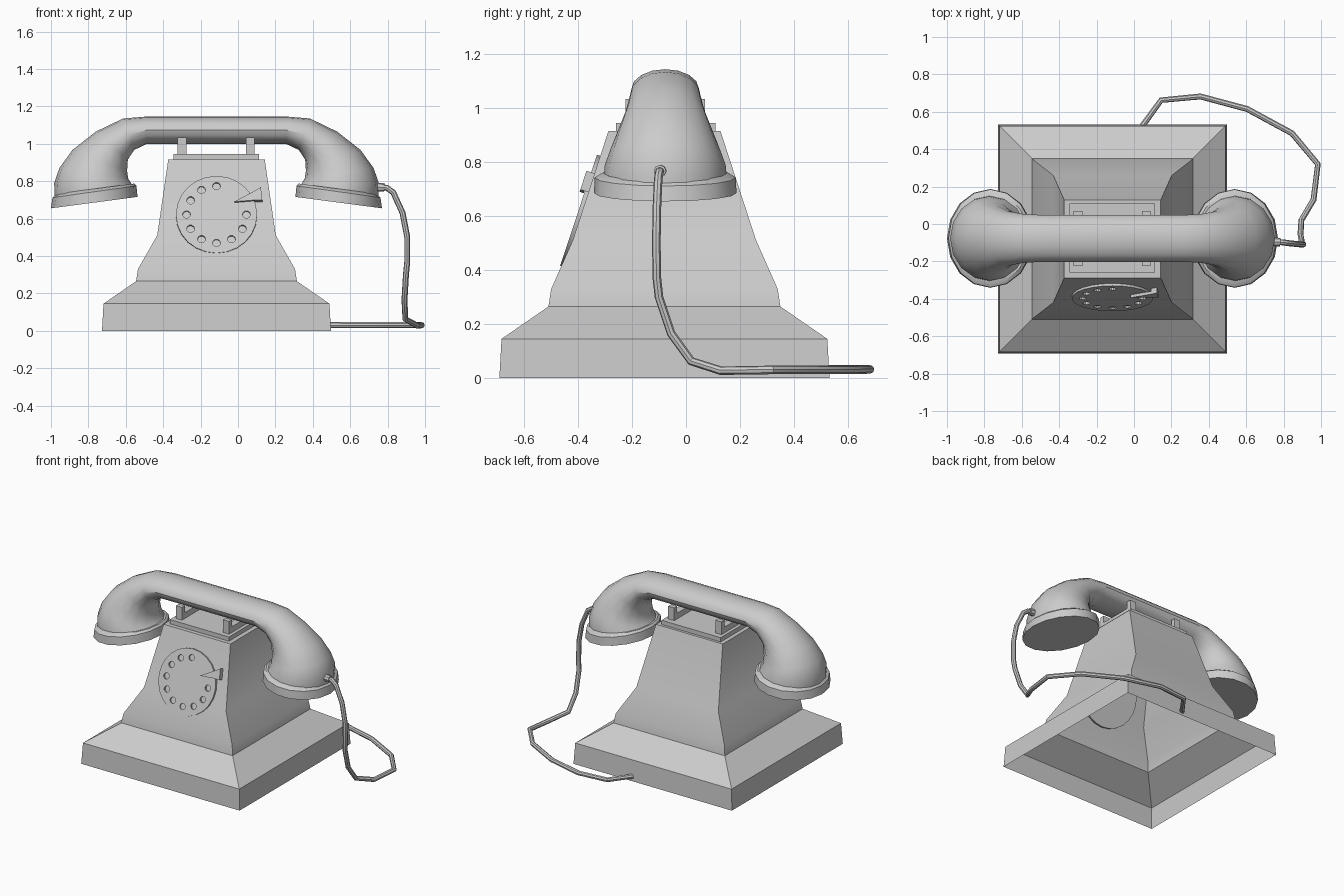
import bpy, bmesh
from math import cos, sin, pi, radians
from mathutils import Vector, Matrix

if "Cube" in bpy.data.objects:
    bpy.data.objects.remove(bpy.data.objects["Cube"])

CX, CY = -0.115, -0.08      # centre of the telephone body


def smooth(ob):
    bpy.ops.object.select_all(action='DESELECT')
    ob.select_set(True)
    bpy.context.view_layer.objects.active = ob
    bpy.ops.object.shade_smooth_by_angle(angle=radians(32))


def loft(name, rings, cap_start=True, cap_end=True, soft=True):
    """Skin a row of equal-length point rings."""
    bm = bmesh.new()
    loops = [[bm.verts.new(p) for p in r] for r in rings]
    n = len(loops[0])
    for a, b in zip(loops, loops[1:]):
        for i in range(n):
            j = (i + 1) % n
            bm.faces.new((a[i], a[j], b[j], b[i]))
    if cap_start:
        bm.faces.new(loops[0][::-1])
    if cap_end:
        bm.faces.new(loops[-1])
    bmesh.ops.recalc_face_normals(bm, faces=bm.faces)
    me = bpy.data.meshes.new(name)
    bm.to_mesh(me)
    bm.free()
    ob = bpy.data.objects.new(name, me)
    bpy.context.collection.objects.link(ob)
    if soft:
        smooth(ob)
    return ob


def box(name, x0, x1, y0, y1, z0, z1):
    return loft(name, [[(x0, y0, z), (x1, y0, z), (x1, y1, z), (x0, y1, z)]
                       for z in (z0, z1)], soft=False)


# Body: stepped, tapering square shell, open underneath
profile = [(.612, .612, 0), (.604, .604, .145), (.43, .43, .265),
           (.42, .42, .33), (.317, .34, .51), (.258, .208, .915)]
loft("body", [[(CX + sx * hx, CY + sy * hy, z) for sx, sy in
               ((-1, -1), (1, -1), (1, 1), (-1, 1))]
              for hx, hy, z in profile], cap_start=False)

# Cradle: plate, and a U-shaped fork on each side
box("cradle_plate", -.345, .112, -.26, .11, .91, .945)
for side, x in (("left", -.323), ("right", .042)):
    box("cradle_bar_" + side, x, x + .047, -.225, .07, .94, .985)
    for end, y in (("front", -.225), ("back", .038)):
        box(f"cradle_prong_{side}_{end}", x, x + .047, y, y + .032, .98, 1.034)


# Handset: each section runs from outer (x, z) to inner (x, z) with half width w
def section(s, ox, oz, ix, iz, w, n=16):
    o, i = Vector((ox, 0, oz)), Vector((ix, 0, iz))
    mid, ax = (o + i) / 2, (o - i) / 2
    pts = []
    for k in range(n):
        t = 2 * pi * k / n
        p = mid + ax * cos(t) + Vector((0, w * sin(t), 0))
        pts.append((CX + s * p.x, -.077 + p.y, p.z))
    return pts


half = [(.38, 1.145, .37, 1.0, .125), (.5, 1.135, .44, .967, .13),
        (.645, 1.065, .474, .915, .146), (.77, .967, .478, .855, .178),
        (.84, .87, .472, .815, .205), (.868, .79, .457, .79, .224),
        (.865, .715, .445, .774, .228)]
loft("handset", [section(-1, *h) for h in reversed(half)] +
     [section(1, *h) for h in half])

rim = [(.855, .733, .44, .787, .235), (.877, .712, .428, .775, .262),
       (.885, .655, .422, .716, .264)]
for name, s in (("ear_cap", -1), ("mouth_cap", 1)):
    loft(name, [section(s, *r) for r in rim])

# Dial: tilted disc, local z points out of the sloping front
tilt = Matrix.Translation((CX, -.383, .617)) @ Matrix.Rotation(radians(90 - 18.3), 4, 'X')


def disc(cx, cy, r, n, z0, z1):
    return [[tilt @ Vector((cx + r * cos(2 * pi * k / n), cy + r * sin(2 * pi * k / n), z))
             for k in range(n)] for z in (z0, z1)]


dial = loft("dial", disc(0, 0, .217, 24, -.006, .016))
for k in range(10):
    a = radians(90 + 30 * k)
    cutter = loft("hole_cutter", disc(.16 * cos(a), .16 * sin(a), .021, 10, .002, .05))
    mod = dial.modifiers.new("hole", 'BOOLEAN')
    mod.operation, mod.object, mod.solver = 'DIFFERENCE', cutter, 'EXACT'
    bpy.context.view_layer.objects.active = dial
    bpy.ops.object.modifier_apply(modifier=mod.name)
    bpy.data.objects.remove(cutter)
smooth(dial)

# Finger stop: wedge over the dial with a foot beyond its edge
wedge = [(.095, .066), (.2, .075), (.245, .075), (.237, .148), (.205, .128)]
loft("finger_stop", [[tilt @ Vector((x, y, z)) for x, y in wedge]
                     for z in (.018, .034)], soft=False)
foot = [(.205, .075), (.245, .075), (.237, .148), (.205, .128)]
loft("finger_stop_foot", [[tilt @ Vector((x, y, z)) for x, y in foot]
                          for z in (-.005, .02)], soft=False)


# Cord: round tube from the mouthpiece down and round to the back of the base
def tube(name, pts, r):
    cu = bpy.data.curves.new(name, 'CURVE')
    cu.dimensions = '3D'
    cu.bevel_depth, cu.bevel_resolution, cu.use_fill_caps = r, 2, True
    sp = cu.splines.new('POLY')
    sp.points.add(len(pts) - 1)
    for q, p in zip(sp.points, pts):
        q.co = (*p, 1)
    ob = bpy.data.objects.new(name, cu)
    bpy.context.collection.objects.link(ob)
    bpy.ops.object.select_all(action='DESELECT')
    ob.select_set(True)
    bpy.context.view_layer.objects.active = ob
    bpy.ops.object.convert(target='MESH')
    smooth(bpy.context.view_layer.objects.active)


tube("cord", [(.74, -.095, .768), (.795, -.098, .765), (.83, -.103, .74),
              (.88, -.108, .63), (.905, -.11, .5), (.905, -.108, .37),
              (.898, -.1, .3), (.89, -.055, .165), (.895, .02, .062),
              (.96, .13, .027), (.983, .32, .03), (.845, .485, .03),
              (.605, .615, .03), (.355, .682, .032), (.145, .662, .032),
              (.045, .525, .032)], .016)
tube("cord_socket", [(.73, -.095, .768), (.782, -.097, .767)], .023)
